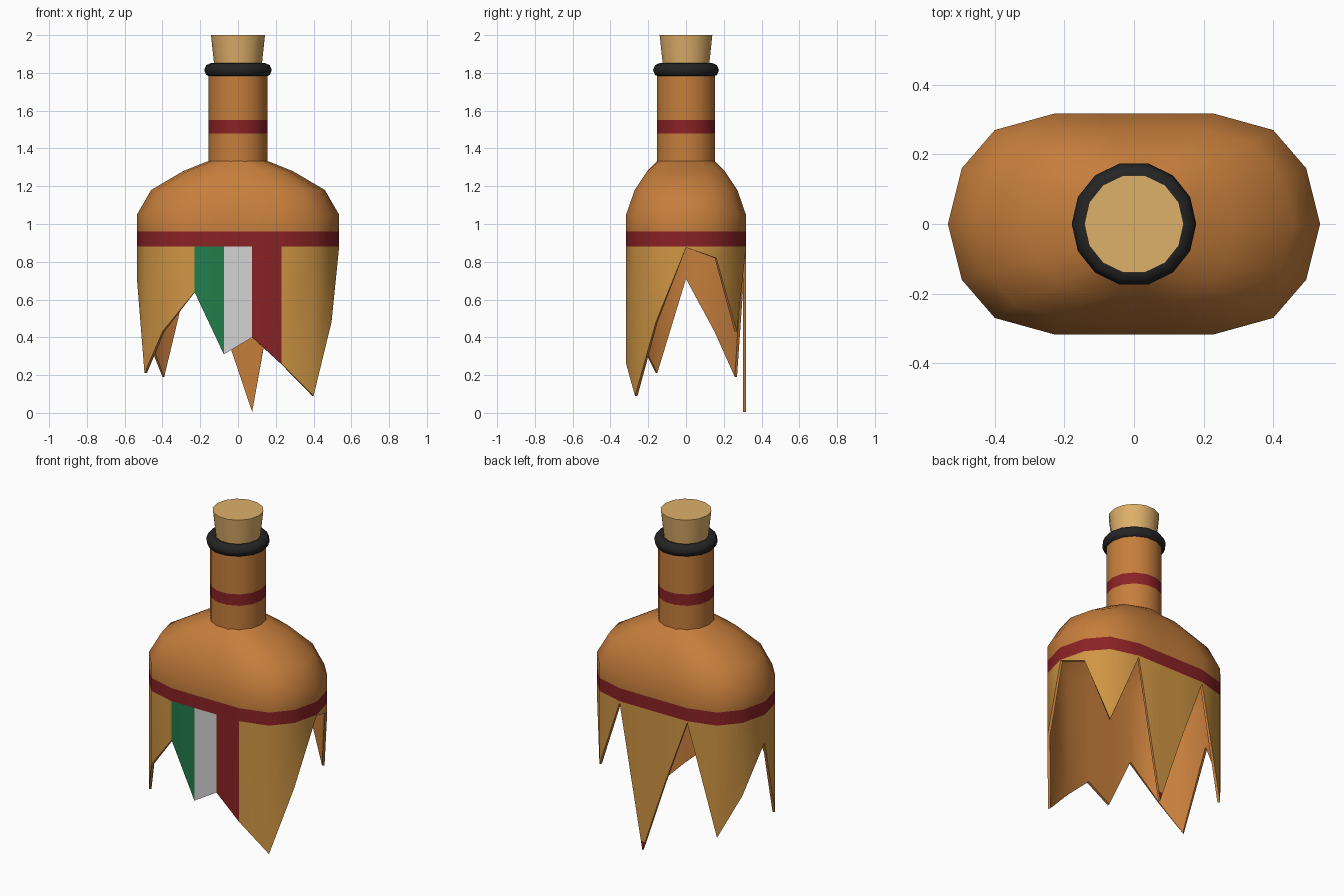
import bpy, bmesh, math

if "Cube" in bpy.data.objects:
    bpy.data.objects.remove(bpy.data.objects["Cube"])


def srgb(r, g, b):
    return [((c / 255 + 0.055) / 1.055) ** 2.4 for c in (r, g, b)] + [1]


def material(name, *rgb):
    m = bpy.data.materials.new(name)
    m.diffuse_color = srgb(*rgb)
    m.use_nodes = True
    m.node_tree.nodes["Principled BSDF"].inputs["Base Color"].default_value = m.diffuse_color
    return m


BROWN = material("brown glass", 198, 126, 60)
TAN = material("tan label", 208, 150, 68)
RED = material("dark red", 138, 34, 37)
GREEN = material("green", 34, 125, 76)
WHITE = material("white", 212, 212, 212)
BLACK = material("black rubber", 36, 36, 36)
CORK = material("cork", 222, 176, 106)


def loft(bm, rings, paint):
    """Join rings (listed bottom to top) with quads; paint(centre) gives the slot."""
    rows = [[bm.verts.new(p) for p in ring] for ring in rings]
    n = len(rows[0])
    for low, high in zip(rows, rows[1:]):
        for i in range(n):
            j = (i + 1) % n
            bm.faces.new((low[i], low[j], high[j], high[i]))
    cut = bm.verts[:] + bm.edges[:] + bm.faces[:]
    bmesh.ops.bisect_plane(bm, geom=cut, plane_co=(0, 0, 0.06), plane_no=(0, 0, 1))
    for f in bm.faces:
        f.material_index = paint(f.calc_center_median())
    return rows


def finish(bm, name, mats, thickness=0, angle=40):
    me = bpy.data.meshes.new(name)
    bm.to_mesh(me)
    bm.free()
    ob = bpy.data.objects.new(name, me)
    bpy.context.collection.objects.link(ob)
    for m in mats:
        me.materials.append(m)
    bpy.ops.object.select_all(action='DESELECT')
    ob.select_set(True)
    bpy.context.view_layer.objects.active = ob
    if thickness:
        s = ob.modifiers.new("wall", 'SOLIDIFY')
        s.thickness = thickness
        s.offset = -1
        s.material_offset = s.material_offset_rim = 20  # clamps to last slot (brown)
        bpy.ops.object.modifier_apply(modifier=s.name)
    bpy.ops.object.shade_smooth_by_angle(angle=math.radians(angle))
    return ob


def circle(r, z, n=14):
    return [(r * math.cos(math.tau * i / n), r * math.sin(math.tau * i / n), z) for i in range(n)]


# Flattened bottle outline, counter-clockwise from +x
half = [(0.495, 0.16), (0.40, 0.27), (0.23, 0.317), (0.075, 0.317)]
back = half + [(-x, y) for x, y in reversed(half)]
outline = [(0.535, 0)] + back + [(-0.535, 0)] + [(x, -y) for x, y in reversed(back)]

# Height of the broken edge under each outline point
broken = [0.875,
          0.82, 0.43, 0.87, 0.005, 0.45, 0.87, 0.19, 0.43,
          0.71,
          0.21, 0.43, 0.64, 0.31, 0.40, 0.26, 0.09, 0.48]


def oval(sx, sy, z):
    return [(x / 0.535 * sx, y / 0.317 * sy, z) for x, y in outline]


def paint_body(c):
    if c.z > 0.96:
        return 4
    if c.z > 0.88 or c.z < 0.06:
        return 1
    if c.y < -0.31 and abs(c.x) < 0.23:  # flag stripes on the front
        return 2 if c.x < -0.075 else 3 if c.x < 0.075 else 1
    return 0


# Broken body with shoulder
bm = bmesh.new()
collar = []
for x, y in outline:
    a = math.atan2(y / 0.317, x / 0.535)
    collar.append((0.153 * math.cos(a), 0.153 * math.sin(a), 1.335))
loft(bm, [[(x, y, z) for (x, y), z in zip(outline, broken)],
          oval(0.535, 0.317, 0.88), oval(0.535, 0.317, 0.96), oval(0.535, 0.317, 1.05),
          oval(0.46, 0.272, 1.18), oval(0.29, 0.205, 1.28), collar], paint_body)
finish(bm, "broken_bottle_body", [TAN, RED, GREEN, WHITE, BROWN], 0.015)

# Neck with red band
bm = bmesh.new()
loft(bm, [circle(0.157, z) for z in (1.31, 1.48, 1.55, 1.80)],
     lambda c: 0 if 1.48 < c.z < 1.55 else 1)
finish(bm, "neck", [RED, BROWN], 0.015)

# Cork stopper
bm = bmesh.new()
rows = loft(bm, [circle(0.115, 1.74), circle(0.143, 2.0)], lambda c: 0)
bm.faces.new(rows[1])
bm.faces.new(rows[0][::-1])
finish(bm, "cork_stopper", [CORK])

# Black lip ring
bpy.ops.mesh.primitive_torus_add(major_segments=14, minor_segments=8, location=(0, 0, 1.815),
                                 major_radius=0.142, minor_radius=0.037)
ring = bpy.context.object
ring.name = "lip_ring"
ring.data.materials.append(BLACK)
bpy.ops.object.shade_smooth_by_angle(angle=math.radians(60))
